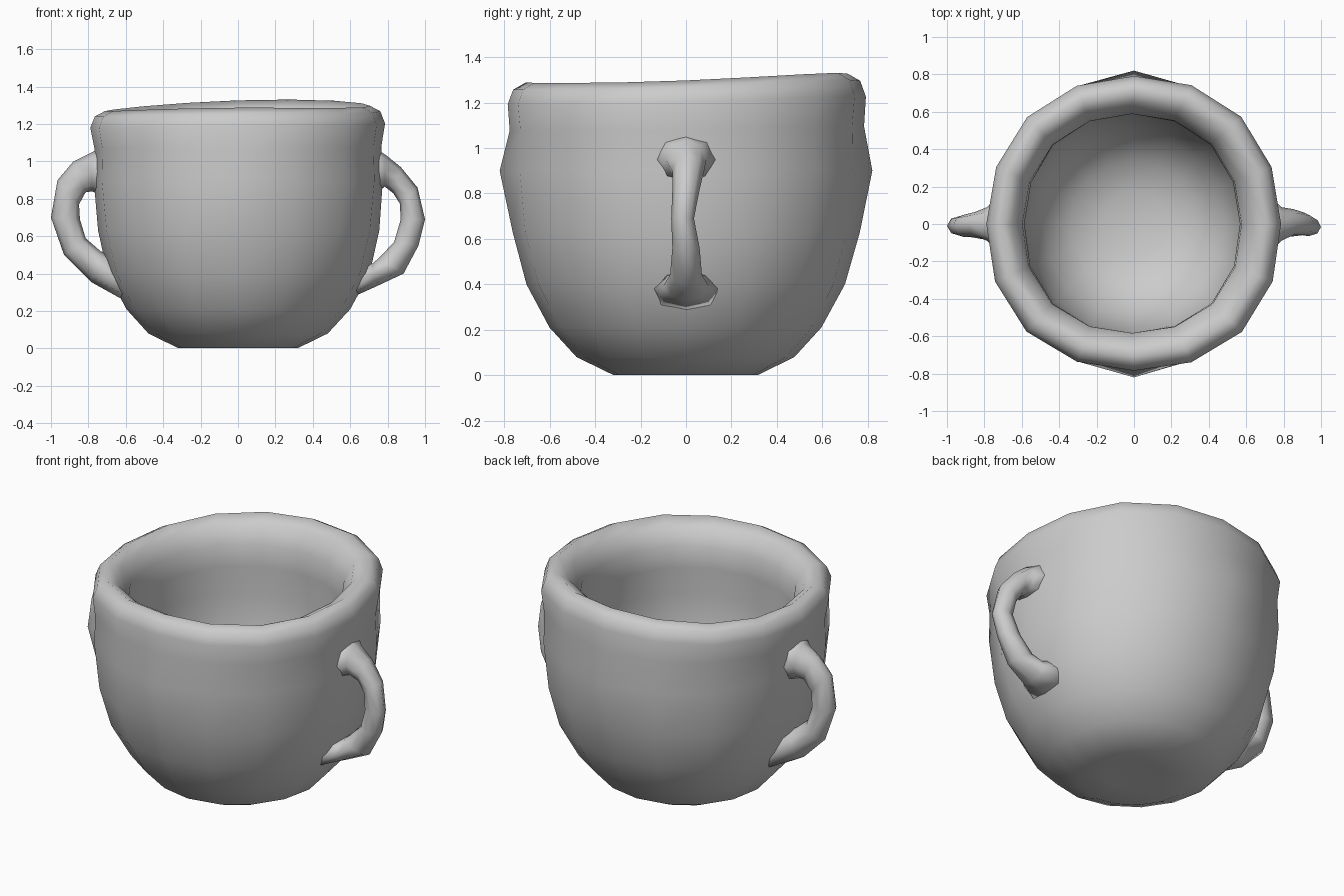
import bpy, bmesh, math
from mathutils import Vector

SEG = 16


def finish(name, bm):
    bmesh.ops.recalc_face_normals(bm, faces=bm.faces)
    me = bpy.data.meshes.new(name)
    bm.to_mesh(me)
    bm.free()
    for p in me.polygons:
        p.use_smooth = True
    ob = bpy.data.objects.new(name, me)
    bpy.context.collection.objects.link(ob)
    return ob


def skin(bm, rings):
    for a, b in zip(rings, rings[1:]):
        n = len(a)
        for i in range(n):
            j = (i + 1) % n
            bm.faces.new((a[i], a[j], b[j], b[i]))


# Cup body: outer wall, thick rolled lip and hollow bowl in one lathed profile
profile = [(0.16, 0.01), (0.32, 0.002), (0.48, 0.08), (0.60, 0.21), (0.705, 0.40),
           (0.765, 0.63), (0.79, 0.90), (0.785, 1.08), (0.80, 1.20), (0.775, 1.265),
           (0.72, 1.295), (0.65, 1.255), (0.595, 1.16), (0.59, 1.03), (0.60, 0.86),
           (0.58, 0.58), (0.49, 0.33), (0.34, 0.19), (0.17, 0.14)]
bm = bmesh.new()
rings = []
for k, (r, z) in enumerate(profile):
    ring = []
    for i in range(SEG):
        a = math.tau * i / SEG
        # hand-made wobble, slightly flattened sides and tilted lip
        rr = r * (1 - 0.015 * math.cos(4 * a) * min(1, z) - 0.008 * math.cos(2 * a) * (0.5 < z < 1.1)
                  + 0.005 * math.sin(3 * a + z * 3))
        if k == 6 and i in (SEG // 4, 3 * SEG // 4):
            rr = 0.82                      # small bumps front and back
        x, y = rr * math.cos(a), rr * math.sin(a)
        if k in (11, 12, 13):
            x -= 0.01
        w = max(0, (z - 0.9) / 0.4)
        zz = z + w * (0.02 * x + 0.028 * y - 0.012 * math.cos(2 * a) + 0.005 * math.sin(2 * a))
        ring.append(bm.verts.new((x, y, zz)))
    rings.append(ring)
skin(bm, rings)
for ring, z in ((rings[0], 0.01), (rings[-1], 0.13)):
    c = bm.verts.new((0, 0, z))
    for i in range(SEG):
        bm.faces.new((ring[i], ring[(i + 1) % SEG], c))
finish("cup_body", bm)


# Handles: rings given by outer edge (x, z), inner edge (x, z), centre y, half width
def handle(name, path, sides=8):
    bm = bmesh.new()
    rings = []
    for xo, zo, xi, zi, yc, w in path:
        mid = Vector(((xo + xi) / 2, yc, (zo + zi) / 2))
        half = Vector(((xo - xi) / 2, 0, (zo - zi) / 2))
        rings.append([bm.verts.new(mid + half * math.cos(a) + Vector((0, w * math.sin(a), 0)))
                      for a in (math.tau * i / sides for i in range(sides))])
    skin(bm, rings)
    bm.faces.new(rings[0])
    bm.faces.new(rings[-1])
    finish(name, bm)


handle("left_handle", [
    (-0.70, 1.09, -0.69, 0.80, 0.0, 0.19), (-0.79, 1.045, -0.78, 0.84, 0.0, 0.09),
    (-0.88, 1.0, -0.815, 0.835, 0.0, 0.065), (-0.965, 0.90, -0.85, 0.77, -0.01, 0.06),
    (-1.0, 0.70, -0.845, 0.69, -0.01, 0.055), (-0.93, 0.50, -0.815, 0.59, -0.01, 0.06),
    (-0.785, 0.355, -0.735, 0.52, -0.01, 0.08), (-0.56, 0.23, -0.64, 0.48, -0.01, 0.18)])
handle("right_handle", [
    (0.70, 1.09, 0.69, 0.80, 0.0, 0.19), (0.79, 1.035, 0.785, 0.865, 0.0, 0.09),
    (0.87, 0.97, 0.83, 0.83, 0.01, 0.07), (0.96, 0.86, 0.865, 0.775, 0.0, 0.06),
    (1.0, 0.69, 0.87, 0.69, -0.015, 0.05), (0.965, 0.55, 0.835, 0.57, 0.0, 0.06),
    (0.885, 0.40, 0.755, 0.485, 0.0, 0.07), (0.735, 0.33, 0.72, 0.455, 0.0, 0.10),
    (0.58, 0.26, 0.63, 0.48, 0.0, 0.18)])
